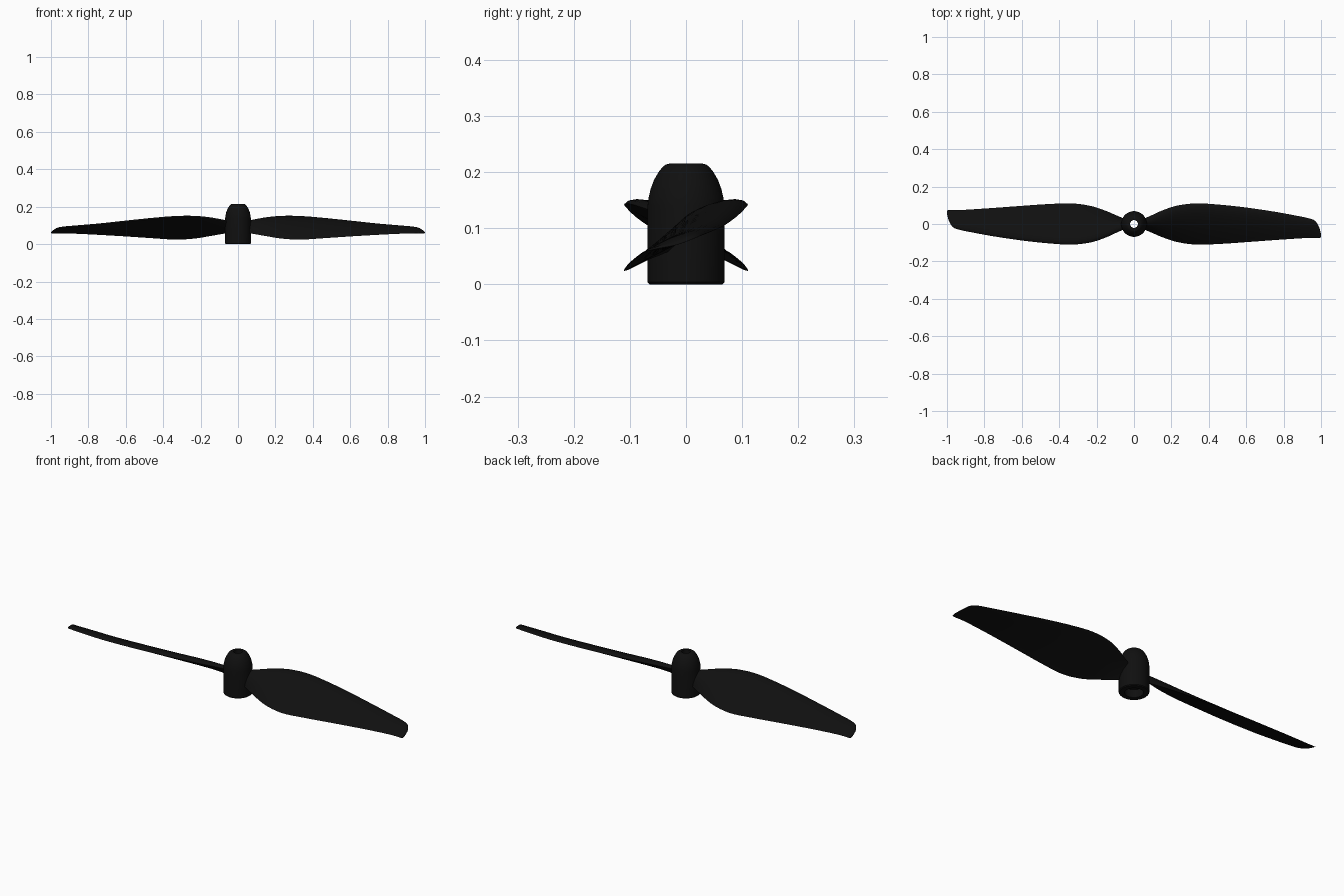
import bpy, bmesh, math
from mathutils import Matrix

if "Cube" in bpy.data.objects:
    bpy.data.objects.remove(bpy.data.objects["Cube"])

black = bpy.data.materials.new("black plastic")
black.diffuse_color = (0.005, 0.005, 0.005, 1)
black.use_nodes = True
black.node_tree.nodes["Principled BSDF"].inputs["Base Color"].default_value = black.diffuse_color


def finish(bm, name, angle):
    bmesh.ops.remove_doubles(bm, verts=bm.verts, dist=1e-6)
    bmesh.ops.recalc_face_normals(bm, faces=bm.faces)
    me = bpy.data.meshes.new(name)
    bm.to_mesh(me)
    bm.free()
    me.materials.append(black)
    ob = bpy.data.objects.new(name, me)
    bpy.context.collection.objects.link(ob)
    bpy.ops.object.select_all(action='DESELECT')
    ob.select_set(True)
    bpy.context.view_layer.objects.active = ob
    bpy.ops.object.shade_smooth_by_angle(angle=math.radians(angle))
    return ob


def skin(bm, rings, closed_loop):
    # join consecutive rings of vertices with quads
    pairs = list(zip(rings, rings[1:]))
    if closed_loop:
        pairs.append((rings[-1], rings[0]))
    for a, b in pairs:
        n = len(a)
        for i in range(n):
            j = (i + 1) % n
            bm.faces.new((a[i], a[j], b[j], b[i]))


# Hub: lathe profile (radius, height) with bore, bottom recess and domed nose
profile = [(0.021, 0.04), (0.042, 0.04), (0.042, 0.0), (0.065, 0.0), (0.0685, 0.004),
           (0.0685, 0.14), (0.067, 0.153), (0.063, 0.17), (0.057, 0.186), (0.049, 0.2),
           (0.041, 0.21), (0.036, 0.2135), (0.03, 0.215), (0.021, 0.215)]
bm = bmesh.new()
N = 64
rings = [[bm.verts.new((r * math.cos(2 * math.pi * i / N), r * math.sin(2 * math.pi * i / N), z))
          for i in range(N)] for r, z in profile]
skin(bm, rings, True)
finish(bm, "hub", 35)

# Blade stations: x, leading y, leading z, trailing y, trailing z, thickness
stations = [
    (0.045, 0.026, 0.118, -0.026, 0.062, 0.024),
    (0.08, 0.040, 0.124, -0.040, 0.055, 0.026),
    (0.15, 0.072, 0.135, -0.070, 0.043, 0.029),
    (0.23, 0.098, 0.143, -0.096, 0.030, 0.030),
    (0.33, 0.110, 0.143, -0.110, 0.024, 0.029),
    (0.45, 0.104, 0.134, -0.107, 0.031, 0.026),
    (0.60, 0.088, 0.119, -0.097, 0.041, 0.022),
    (0.75, 0.066, 0.104, -0.086, 0.050, 0.017),
    (0.87, 0.044, 0.094, -0.078, 0.056, 0.014),
    (0.94, 0.029, 0.088, -0.074, 0.058, 0.012),
    (0.97, 0.015, 0.082, -0.074, 0.058, 0.009),
    (0.99, -0.018, 0.070, -0.074, 0.058, 0.006),
    (1.0, -0.055, 0.063, -0.073, 0.059, 0.003),
]


def spline(k, t):
    # smooth interpolation across stations with slopes taken against x
    n = len(stations)

    def slope(i, c):
        lo, hi = max(i - 1, 0), min(i + 1, n - 1)
        return (stations[hi][c] - stations[lo][c]) / (stations[hi][0] - stations[lo][0])
    a, b = stations[k], stations[k + 1]
    d = b[0] - a[0]
    out = [a[0] + d * t]
    for c in range(1, 6):
        h = t * t * (3 - 2 * t)
        out.append(a[c] * (1 - h) + b[c] * h
                   + d * slope(k, c) * t * (1 - t) ** 2 - d * slope(k + 1, c) * t * t * (1 - t))
    return out


def section(s):
    # cambered airfoil: rounded top, nearly flat underside
    x, ly, lz, ty, tz, th = s
    dy, dz = ty - ly, tz - lz
    length = math.hypot(dy, dz)
    ny, nz = dz / length, -dy / length
    M = 14
    pts = []
    for i in range(2 * M):
        ang = math.pi * i / M
        u = 0.5 - 0.5 * math.cos(ang)
        shape = 2.6 * math.sqrt(u) * (1 - u)**1.0 if u > 0 else 0
        h = th * shape / 1.0 * (0.95 if i <= M else -0.12)
        if i in (M - 1, M + 1):
            h += 0.0008 if i < M else -0.0008
        pts.append((x, ly + dy * u + ny * h, lz + dz * u + nz * h))
    return pts


# Two blades, the second turned half a circle about the shaft
steps = 5
for name, turn in (("right_blade", 0), ("left_blade", math.pi)):
    bm = bmesh.new()
    data = [spline(k, i / steps) for k in range(len(stations) - 1) for i in range(steps)]
    data.append(list(stations[-1]))
    rings = [[bm.verts.new(p) for p in section(s)] for s in data]
    skin(bm, rings, False)
    bm.faces.new(rings[0])
    bm.faces.new(rings[-1])
    bm.transform(Matrix.Rotation(turn, 4, 'Z'))
    finish(bm, name, 50)
